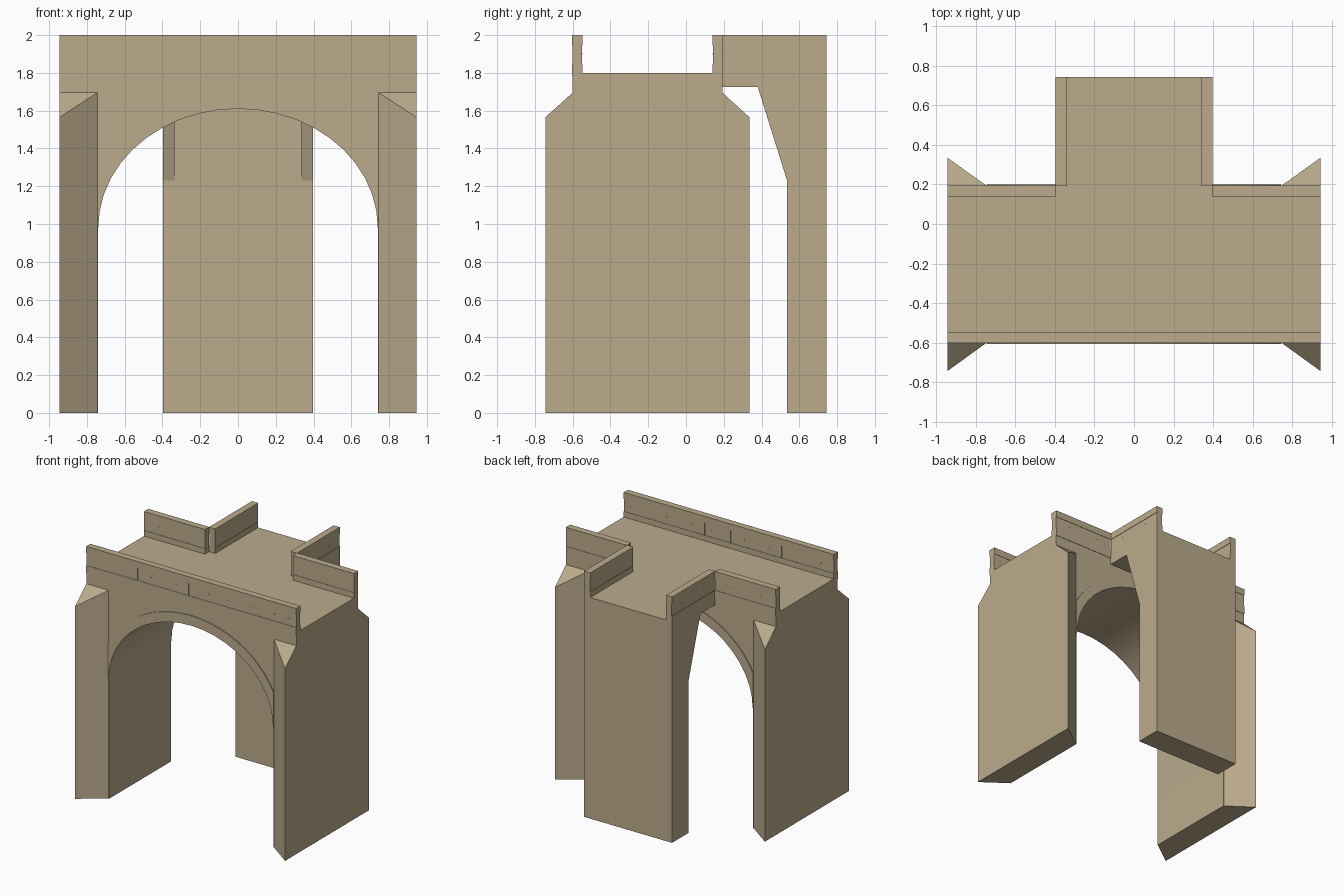
import bpy, bmesh, math
from mathutils import Vector

if "Cube" in bpy.data.objects:
    bpy.data.objects.remove(bpy.data.objects["Cube"])

stone = bpy.data.materials.new("tan_stone")
stone.diffuse_color = (0.497, 0.407, 0.264, 1)
stone.use_nodes = True
stone.node_tree.nodes["Principled BSDF"].inputs["Base Color"].default_value = stone.diffuse_color

X, YF, YB, YE = 0.945, -0.6, 0.193, 0.745   # half length, front, back, branch end
DECK, TOP, BX = 1.8, 2.0, 0.396             # deck level, coping top, branch half width


def make(name, bm):
    bmesh.ops.recalc_face_normals(bm, faces=bm.faces)
    me = bpy.data.meshes.new(name)
    bm.to_mesh(me)
    bm.free()
    me.materials.append(stone)
    ob = bpy.data.objects.new(name, me)
    bpy.context.collection.objects.link(ob)
    return ob


def prism(bm, pts, axis, a, b):
    """Extrude a 2D profile along an axis from a to b."""
    def place(p, t):
        return {'x': (t, *p), 'y': (p[0], t, p[1]), 'z': (*p, t)}[axis]
    lo = [bm.verts.new(place(p, a)) for p in pts]
    hi = [bm.verts.new(place(p, b)) for p in pts]
    bm.faces.new(lo)
    bm.faces.new(hi)
    for i in range(len(pts)):
        j = (i + 1) % len(pts)
        bm.faces.new((lo[i], lo[j], hi[j], hi[i]))


def box(bm, x0, x1, y0, y1, z0, z1):
    prism(bm, [(x0, y0), (x1, y0), (x1, y1), (x0, y1)], 'z', z0, z1)


def ellipse(a, b, start=0.0, n=22):
    """Points over the arch from right to left."""
    return [(a * math.cos(t), 0.98 + b * math.sin(t))
            for t in (start + (math.pi - 2 * start) * i / n for i in range(n + 1))]


# main arched body: piers, vault and spandrels in one profile
bm = bmesh.new()
inner = ellipse(0.74, 0.63)
prism(bm, [(-X, 0), (-X, DECK), (X, DECK), (X, 0), (0.74, 0)] + inner + [(-0.74, 0)],
      'y', YF, YB)
body = make("arch_body", bm)
bpy.context.view_layer.objects.active = body
body.select_set(True)
bpy.ops.object.shade_smooth_by_angle(angle=math.radians(25))

# slightly raised arch rings on both faces, clipped at the wing walls
outer = ellipse(0.812, 0.71, math.acos(0.745 / 0.812))
for name, y0, y1 in (("front_arch_ring", YF - 0.007, YF + 0.01),
                     ("back_arch_ring", YB - 0.01, YB + 0.007)):
    bm = bmesh.new()
    prism(bm, [(0.745, 0.98)] + outer + [(-0.745, 0.98)] + inner[::-1], 'y', y0, y1)
    make(name, bm)

# triangular wing walls with sloping tops, at the four pier corners
for sx, side in ((-1, "left"), (1, "right")):
    for y, tip, end in ((YF, -0.745, "front"), (YB, 0.336, "back")):
        bm = bmesh.new()
        plan = [(0.745, y, 1.695), (X, tip, 1.565), (X, y, 1.695)]
        lo = [bm.verts.new((sx * p[0], p[1], 0)) for p in plan]
        hi = [bm.verts.new((sx * p[0], p[1], p[2])) for p in plan]
        bm.faces.new(lo)
        bm.faces.new(hi)
        for i in range(3):
            j = (i + 1) % 3
            bm.faces.new((lo[i], lo[j], hi[j], hi[i]))
        make(f"{end}_{side}_wing_wall", bm)

# branch: deck slab and rear pier, with haunched edge girders
bm = bmesh.new()
prism(bm, [(YB, DECK), (YB, 1.725), (0.535, 1.725), (0.535, 0), (YE, 0), (YE, DECK)],
      'x', -BX, BX)
make("branch_deck_and_pier", bm)
for s, side in ((-1, "left"), (1, "right")):
    bm = bmesh.new()
    prism(bm, [(0.38, 1.725), (0.535, 1.23), (0.535, 1.725)], 'x', s * 0.337, s * BX)
    make(f"{side}_haunch", bm)


def parapet(name, start, end, thick, joints):
    """Wall from start to end; outer side lies to the right of the run."""
    d = Vector((*end, 0)) - Vector((*start, 0))
    length = d.length
    d.normalize()
    out = Vector((d.y, -d.x, 0))
    bm = bmesh.new()
    box(bm, 0, length, -thick + 0.006, -0.006, DECK - 0.02, TOP - 0.03)   # core
    box(bm, 0, length, -thick, 0, 1.945, TOP)                             # coping
    box(bm, 0, length, -thick, 0, DECK - 0.02, 1.845)                     # plinth
    cuts = [0] + joints + [length]
    for a, b in zip(cuts, cuts[1:]):                                      # panels
        a, b = a + (0.004 if a > 0 else 0), b - (0.004 if b < length else 0)
        box(bm, a, b, -thick + 0.003, -0.003, 1.845, 1.945)
        for f in (0.25, 0.75):                                            # small studs
            m = a + (b - a) * f
            box(bm, m - 0.003, m + 0.003, -thick + 0.001, -0.001, 1.897, 1.903)
    for v in bm.verts:
        p = Vector((*start, 0)) + d * v.co.x + out * v.co.y
        v.co = (p.x, p.y, v.co.z)
    make(name, bm)


parapet("front_parapet", (-X, YF - 0.003), (X, YF - 0.003), 0.055,
        [0.465, 0.925, 1.16, 1.625])
parapet("back_right_parapet", (X, YB + 0.003), (BX, YB + 0.003), 0.056, [])
parapet("back_left_parapet", (-BX, YB + 0.003), (-X, YB + 0.003), 0.056, [])
parapet("branch_right_parapet", (BX, YB), (BX, YE), 0.056, [])
parapet("branch_left_parapet", (-BX, YE), (-BX, YB), 0.056, [])
